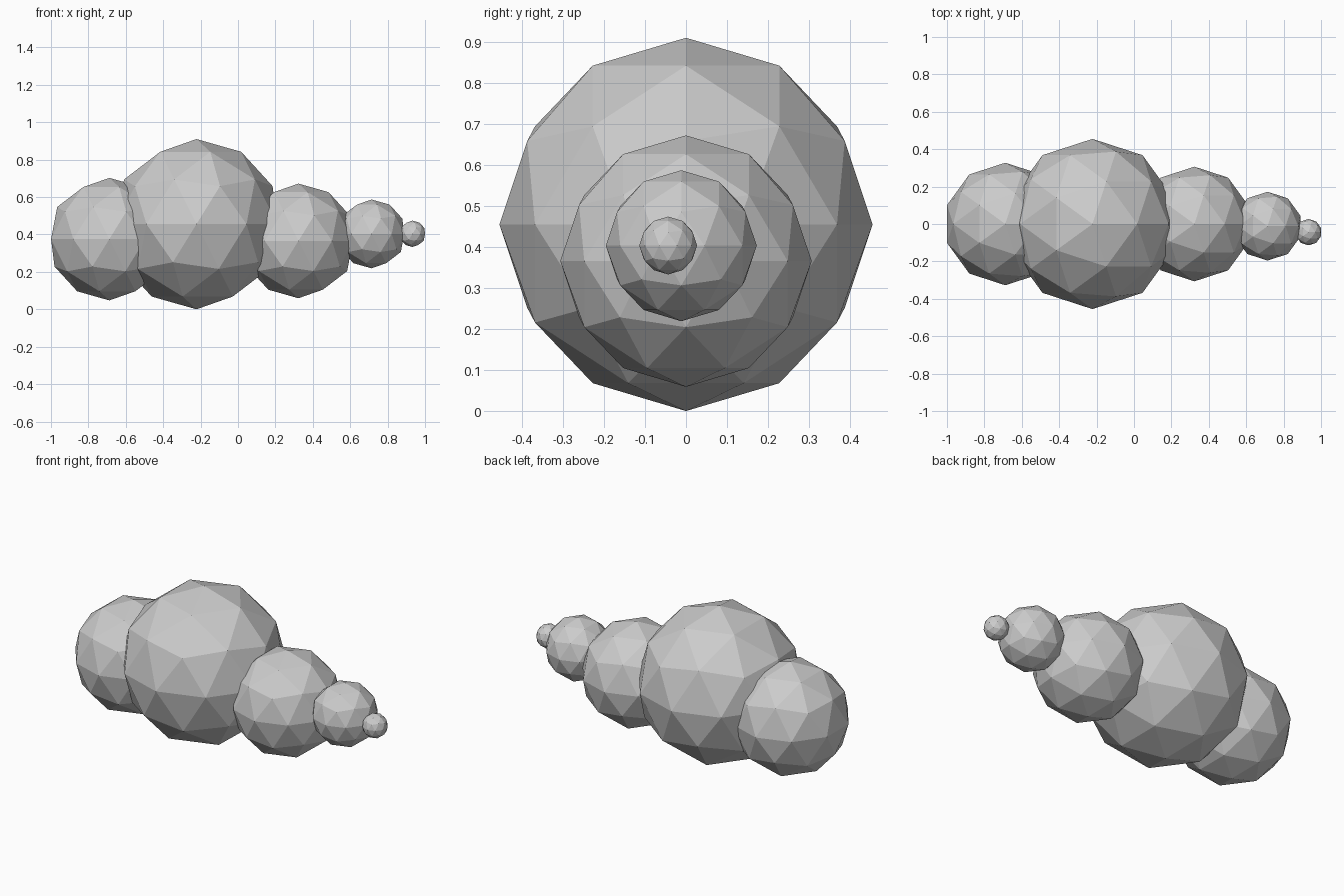
import bpy

if "Cube" in bpy.data.objects:
    bpy.data.objects.remove(bpy.data.objects["Cube"])

# Row of faceted balls along x: name, centre, radius
BALLS = [
    ("rear_ball", (-0.688, 0.0, 0.375), 0.3275),
    ("main_ball", (-0.222, 0.0, 0.455), 0.455),
    ("front_ball", (0.323, 0.0, 0.3655), 0.3065),
    ("small_ball", (0.714, -0.0115, 0.403), 0.184),
    ("tip_ball", (0.933, -0.0435, 0.4035), 0.0705),
]


def add_ball(name, centre, radius):
    bpy.ops.mesh.primitive_ico_sphere_add(subdivisions=2, radius=radius, location=centre)
    ball = bpy.context.object
    ball.name = name
    bpy.ops.object.shade_flat()
    return ball


for ball in BALLS:
    add_ball(*ball)
